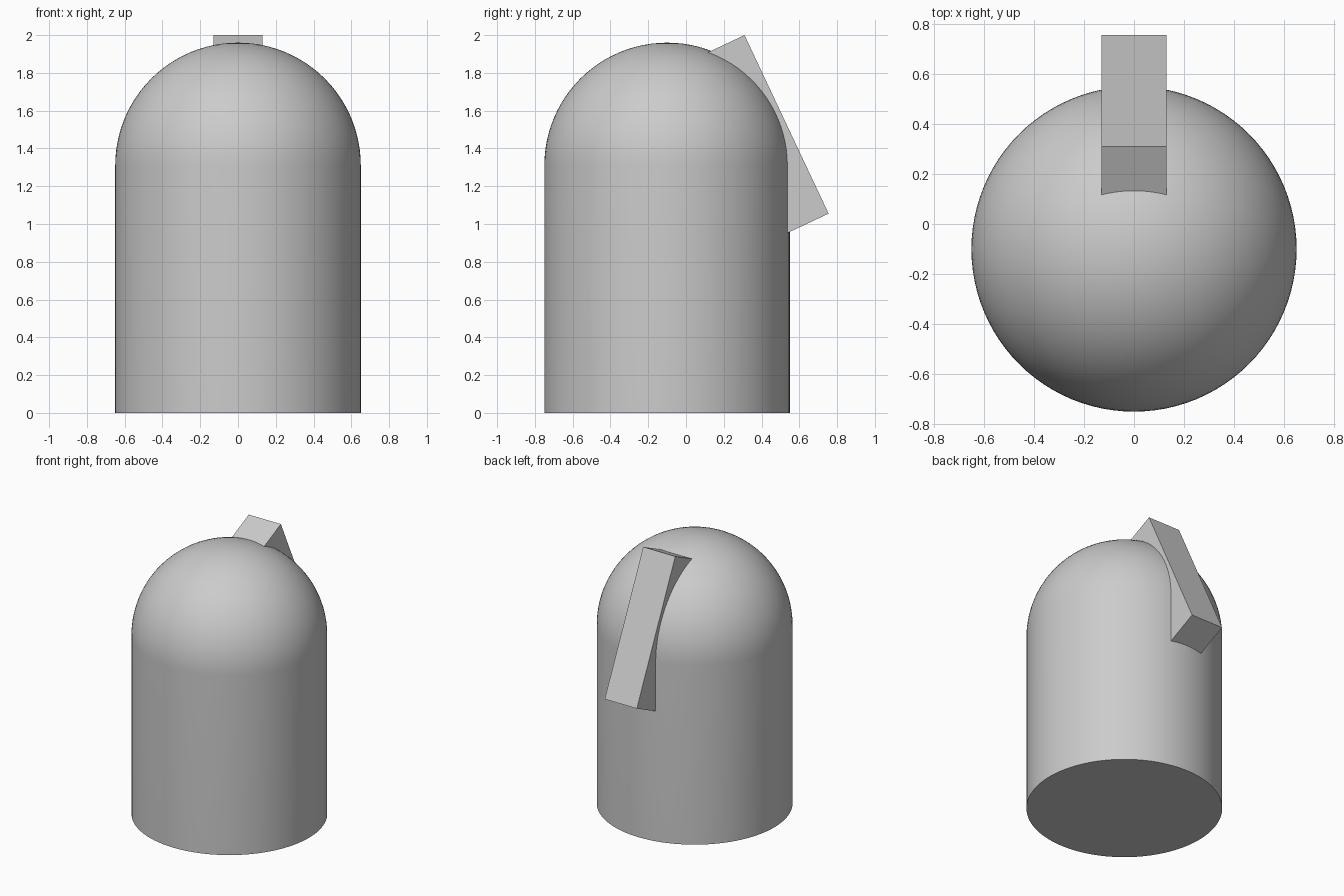
import bpy, bmesh, math
from mathutils import Vector

if "Cube" in bpy.data.objects:
    bpy.data.objects.remove(bpy.data.objects["Cube"])

R, CY, WALL = 0.65, -0.10, 1.31   # body radius, centre y, height of straight wall
SEG, RINGS = 96, 24

mat = bpy.data.materials.new("plain_grey")
mat.diffuse_color = (0.6, 0.6, 0.6, 1)
mat.use_nodes = True
mat.node_tree.nodes["Principled BSDF"].inputs["Base Color"].default_value = mat.diffuse_color


def add_object(name, bm):
    bmesh.ops.recalc_face_normals(bm, faces=bm.faces)
    mesh = bpy.data.meshes.new(name)
    bm.to_mesh(mesh)
    bm.free()
    mesh.materials.append(mat)
    obj = bpy.data.objects.new(name, mesh)
    bpy.context.collection.objects.link(obj)
    return obj


# Domed body: straight wall topped by a hemisphere, revolved around its axis
profile = [(0, 0), (R, 0)]
for i in range(RINGS + 1):
    a = math.pi / 2 * i / RINGS
    profile.append((R * math.cos(a), WALL + R * math.sin(a)))
bm = bmesh.new()
verts = [bm.verts.new((r, CY, z)) for r, z in profile]
edges = [bm.edges.new(pair) for pair in zip(verts, verts[1:])]
bmesh.ops.spin(bm, geom=verts + edges, cent=(0, CY, 0), axis=(0, 0, 1),
               angle=math.tau, steps=SEG, use_duplicate=False)
bmesh.ops.remove_doubles(bm, verts=bm.verts, dist=1e-4)
body = add_object("domed_body", bm)
bpy.context.view_layer.objects.active = body
body.select_set(True)
bpy.ops.object.shade_smooth_by_angle(angle=math.radians(40))

# Slanted block on the back, leaning against the dome and partly sunk into it
top, low = Vector((0, 0.31, 2.0)), Vector((0, 0.755, 1.055))
along = low - top
inward = Vector((0, along.z, -along.y)).normalized()
HALF_WIDTH, DEPTH = 0.13, 0.32
bm = bmesh.new()
corners = [top, low, low + inward * DEPTH, top + inward * DEPTH]
face = bm.faces.new([bm.verts.new(c - Vector((HALF_WIDTH, 0, 0))) for c in corners])
ext = bmesh.ops.extrude_face_region(bm, geom=[face], use_keep_orig=True)
bmesh.ops.translate(bm, vec=(2 * HALF_WIDTH, 0, 0),
                    verts=[g for g in ext["geom"] if isinstance(g, bmesh.types.BMVert)])
add_object("slanted_block", bm)
